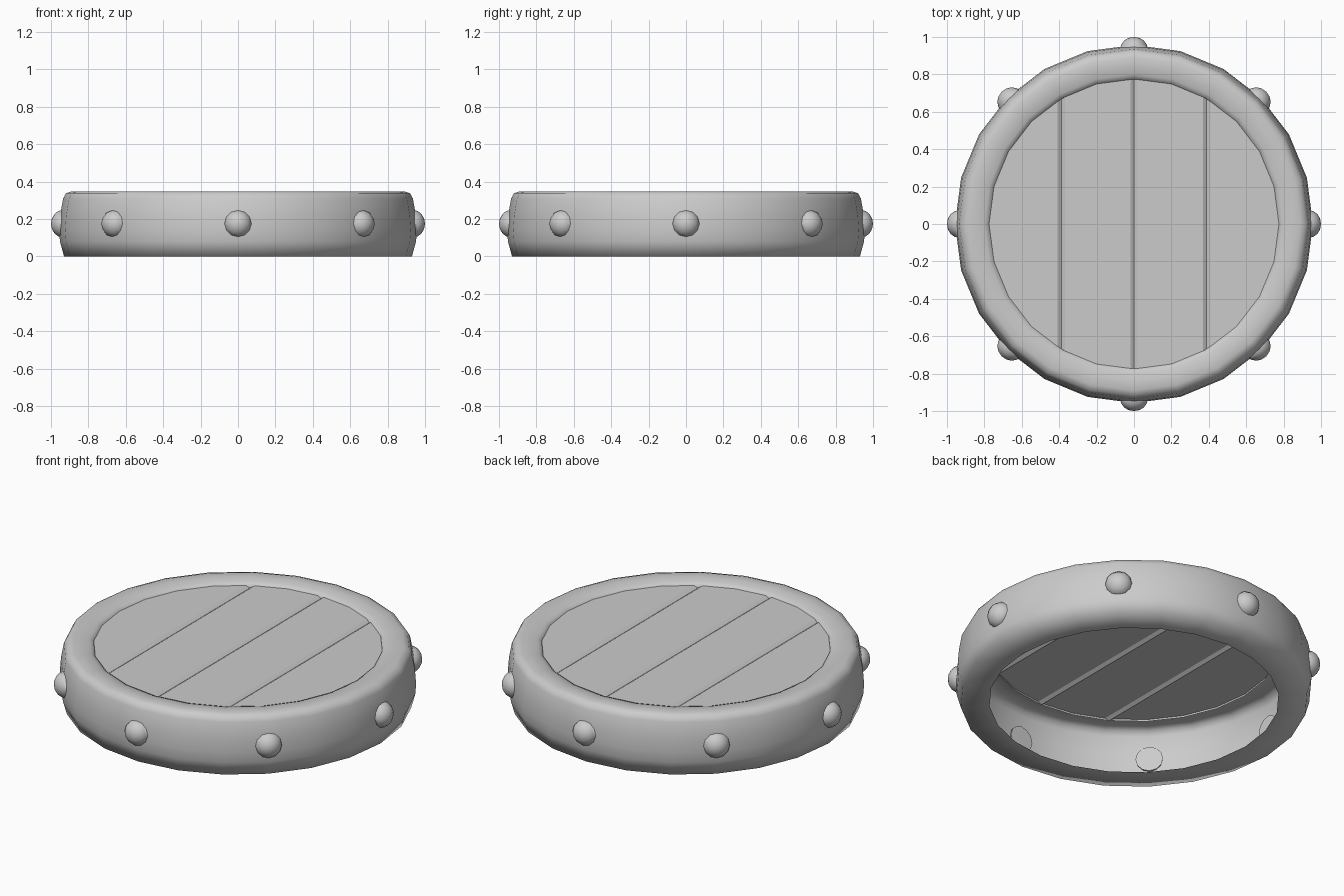
import bpy, bmesh, math
from mathutils import Matrix

if "Cube" in bpy.data.objects:
    bpy.data.objects.remove(bpy.data.objects["Cube"])

SIDES = 24


def make_object(name, bm, angle=60):
    bmesh.ops.recalc_face_normals(bm, faces=bm.faces)
    mesh = bpy.data.meshes.new(name)
    bm.to_mesh(mesh)
    bm.free()
    obj = bpy.data.objects.new(name, mesh)
    bpy.context.collection.objects.link(obj)
    bpy.ops.object.select_all(action='DESELECT')
    obj.select_set(True)
    bpy.context.view_layer.objects.active = obj
    bpy.ops.object.shade_smooth_by_angle(angle=math.radians(angle))
    return obj


# Rim: hollow channel-shaped shell, open towards the middle
profile = [(0.772, 0.312), (0.776, 0.33), (0.80, 0.339), (0.84, 0.348),
           (0.89, 0.348), (0.92, 0.338), (0.935, 0.31), (0.951, 0.22),
           (0.957, 0.14), (0.952, 0.08), (0.93, 0.0), (0.776, 0.0)]
bm = bmesh.new()
rings = []
for i in range(SIDES):
    a = 2 * math.pi * i / SIDES
    rings.append([bm.verts.new((r * math.cos(a), r * math.sin(a), z)) for r, z in profile])
for i in range(SIDES):
    a, b = rings[i], rings[(i + 1) % SIDES]
    for j in range(len(profile) - 1):
        bm.faces.new((a[j], b[j], b[j + 1], a[j + 1]))
make_object("rim", bm, 75)

# Plank top: thin disc split into four boards by shallow grooves
bm = bmesh.new()
bmesh.ops.create_circle(bm, cap_ends=True, segments=SIDES, radius=0.775,
                        matrix=Matrix.Translation((0, 0, 0.325)))
seams = (-0.388, 0.0, 0.388)
for s in seams:
    for d in (-0.02, 0.0, 0.02):
        bmesh.ops.bisect_plane(bm, geom=bm.verts[:] + bm.edges[:] + bm.faces[:], dist=0.001,
                               plane_co=(s + d, 0, 0), plane_no=(1, 0, 0))
for v in bm.verts:
    if any(abs(v.co.x - s) < 0.003 for s in seams):
        v.co.z -= 0.013
make_object("plank_top", bm, 30)

# Rivets: eight flattened domes set through the rim wall
for i in range(8):
    bm = bmesh.new()
    bmesh.ops.create_uvsphere(bm, u_segments=12, v_segments=8, radius=1)
    cut = bmesh.ops.bisect_plane(bm, geom=bm.verts[:] + bm.edges[:] + bm.faces[:],
                                 plane_co=(0, 0, 0), plane_no=(0, 0, 1), clear_inner=True)
    bmesh.ops.holes_fill(bm, edges=[e for e in bm.edges if e.is_boundary], sides=0)
    bm.transform(Matrix.Rotation(i * math.pi / 4, 4, 'Z')
                 @ Matrix.Translation((0.935, 0, 0.175))
                 @ Matrix.Rotation(math.pi / 2, 4, 'Y')
                 @ Matrix.Diagonal((0.074, 0.074, 0.065, 1)))
    make_object(f"rivet_{i + 1}", bm, 50)
